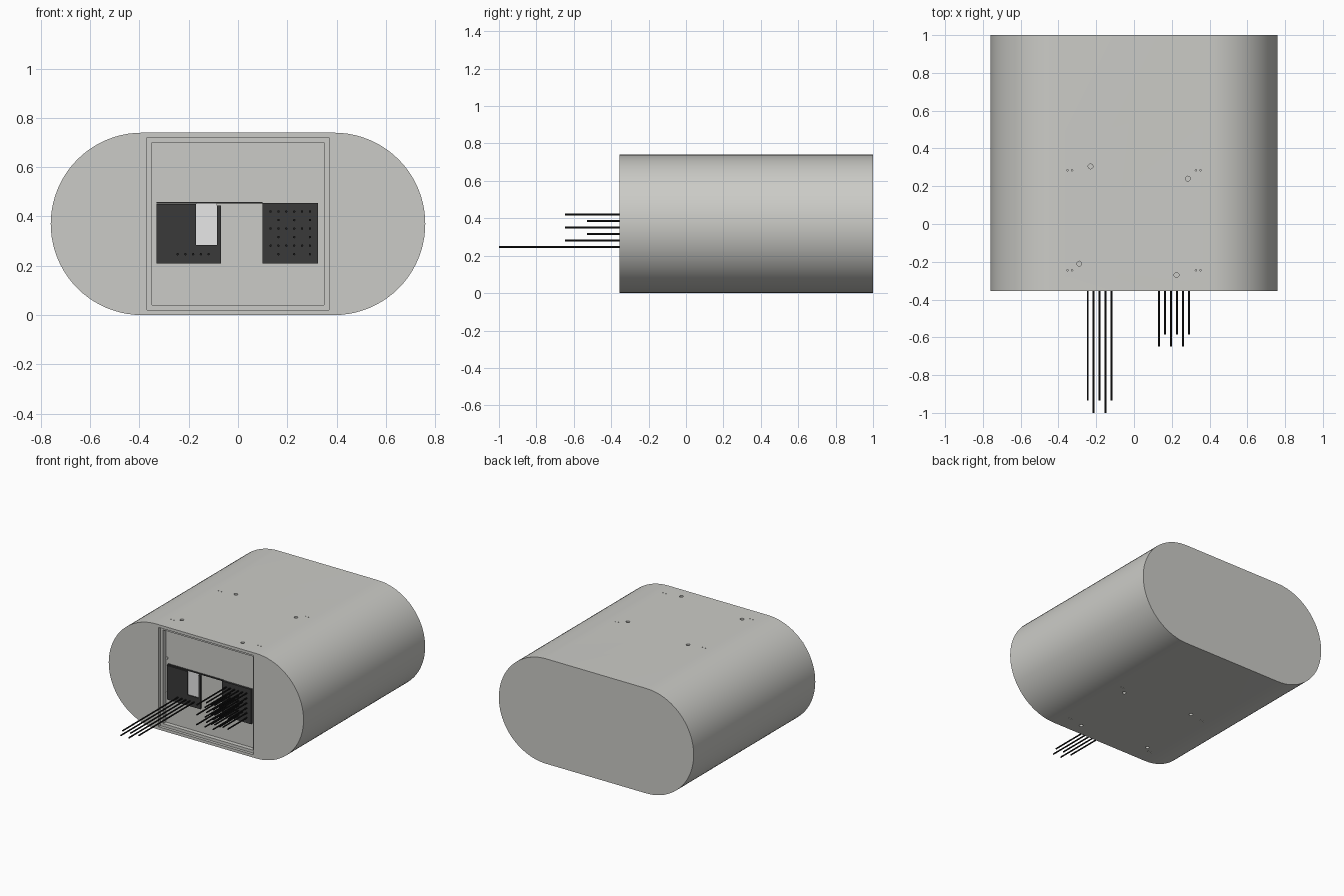
import bpy, bmesh, math

if "Cube" in bpy.data.objects:
    bpy.data.objects.remove(bpy.data.objects["Cube"])

FRONT, BACK, R, CX = -0.355, 1.0, 0.37, 0.39


def material(name, rgb):
    m = bpy.data.materials.new(name)
    m.diffuse_color = (*rgb, 1)
    m.use_nodes = True
    m.node_tree.nodes["Principled BSDF"].inputs["Base Color"].default_value = m.diffuse_color
    return m


GREY = material("warm_grey", (0.60, 0.60, 0.57))
DARK = material("charcoal", (0.042, 0.042, 0.042))
BLACK = material("black", (0.012, 0.012, 0.012))
WHITE = material("white", (0.95, 0.95, 0.95))


def finish(name, bm, mat):
    bmesh.ops.recalc_face_normals(bm, faces=bm.faces[:])
    me = bpy.data.meshes.new(name)
    bm.to_mesh(me)
    bm.free()
    me.materials.append(mat)
    ob = bpy.data.objects.new(name, me)
    bpy.context.collection.objects.link(ob)
    return ob


def add_box(bm, x0, x1, y0, y1, z0, z1):
    vs = bmesh.ops.create_cube(bm, size=1)["verts"]
    for v in vs:
        v.co = ((x0 + x1) / 2 + v.co.x * (x1 - x0),
                (y0 + y1) / 2 + v.co.y * (y1 - y0),
                (z0 + z1) / 2 + v.co.z * (z1 - z0))


def box(name, mat, *dims):
    bm = bmesh.new()
    add_box(bm, *dims)
    return finish(name, bm, mat)


def add_rod(bm, x, z, y0, y1, r, seg=8):
    vs = bmesh.ops.create_cone(bm, cap_ends=True, segments=seg, radius1=r,
                               radius2=r, depth=y1 - y0)["verts"]
    for v in vs:
        a, b, c = v.co
        v.co = (x + a, (y0 + y1) / 2 + c, z + b)


def add_drill(bm, x, y, z, r, depth):
    vs = bmesh.ops.create_cone(bm, cap_ends=True, segments=16, radius1=r,
                               radius2=r, depth=depth)["verts"]
    for v in vs:
        v.co = (v.co.x + x, v.co.y + y, v.co.z + z)


def cut(ob, cutter):
    cutter.hide_render = True
    mod = ob.modifiers.new("cut", "BOOLEAN")
    mod.operation, mod.solver, mod.object = "DIFFERENCE", "EXACT", cutter
    bpy.context.view_layer.objects.active = ob
    bpy.ops.object.modifier_apply(modifier=mod.name)
    bpy.data.objects.remove(cutter)


# housing: rounded-end profile extruded front to back
bm = bmesh.new()
N = 40
ring = []
for side, start in ((1, -math.pi / 2), (-1, math.pi / 2)):
    for i in range(N + 1):
        a = start + math.pi * i / N
        ring.append(bm.verts.new((side * CX + R * math.cos(a), FRONT, R + R * math.sin(a))))
face = bm.faces.new(ring)
ext = bmesh.ops.extrude_face_region(bm, geom=[face])["geom"]
for v in ext:
    if isinstance(v, bmesh.types.BMVert):
        v.co.y = BACK
if not face.is_valid or len(bm.faces) < 2 * N + 4:
    bm.faces.new(ring)
housing = finish("housing", bm, GREY)

# stepped front opening
for name, hw, hh, depth in (("step_cutter", 0.37, 0.35, 0.02), ("bay_cutter", 0.35, 0.33, 0.05)):
    cut(housing, box(name, GREY, -hw, hw, FRONT - 0.05, FRONT + depth, R - hh, R + hh))

# screw holes in the top and bottom
bm = bmesh.new()
for z in (0, 2 * R):
    for x, y in ((-0.23, 0.305), (0.285, 0.24), (-0.29, -0.21), (0.225, -0.27)):
        add_drill(bm, x, y, z, 0.013, 0.04)
    for sx in (-1, 1):
        for y in (0.285, -0.245):
            for dx in (-0.012, 0.012):
                add_drill(bm, sx * 0.34 + dx, y, z, 0.004, 0.03)
cut(housing, finish("hole_cutter", bm, GREY))

bpy.ops.object.select_all(action="DESELECT")
housing.select_set(True)
bpy.context.view_layer.objects.active = housing
bpy.ops.object.shade_smooth_by_angle(angle=math.radians(30))

# socket blocks standing on the bay floor
floor, top = FRONT + 0.05, FRONT + 0.035
bm = bmesh.new()
for dims in ((-0.33, -0.17, 0.21, 0.45), (-0.17, -0.07, 0.21, 0.285), (-0.085, -0.07, 0.285, 0.445)):
    add_box(bm, dims[0], dims[1], top, floor, dims[2], dims[3])
finish("left_socket", bm, DARK)
box("right_socket", DARK, 0.10, 0.325, top, floor, 0.21, 0.455)
box("label_plate", WHITE, -0.17, -0.085, floor - 0.008, floor, 0.285, 0.452)
box("top_strip", DARK, -0.33, 0.10, floor - 0.012, floor, 0.453, 0.458)

# long left pins, alternating in length
bm = bmesh.new()
for i in range(5):
    add_rod(bm, -0.245 + 0.0315 * i, 0.247, -1.0 if i % 2 else -0.935, floor, 0.005)
finish("left_pins", bm, BLACK)

# grid of right pins, odd rows shorter and half filled
bm = bmesh.new()
for row in range(6):
    for col in range(6):
        if row % 2 and col % 2 == 0:
            continue
        end = -0.53 if row % 2 else (-0.585 if col % 2 else -0.648)
        add_rod(bm, 0.132 + 0.032 * col, 0.42 - 0.0346 * row, end, floor, 0.005)
finish("right_pins", bm, BLACK)

# small screws beside the sockets
bm = bmesh.new()
for x in (-0.339, 0.337):
    for z in (0.25, 0.495):
        add_rod(bm, x, z, floor - 0.006, floor, 0.008, 12)
finish("bay_screws", bm, GREY)
